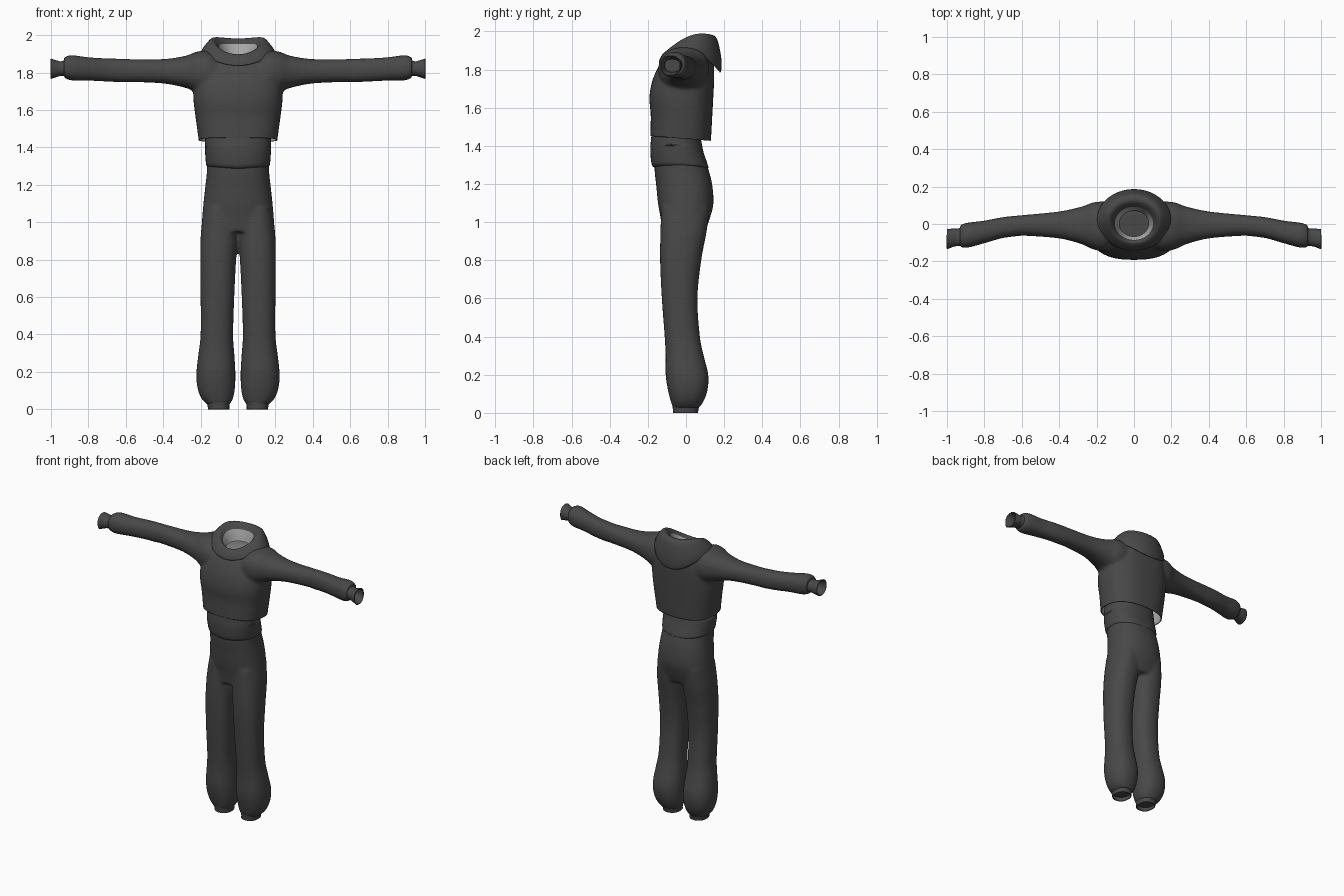
import bpy
import bmesh
from math import sin, cos, pi, copysign

cube = bpy.data.objects.get("Cube")
if cube:
    bpy.data.objects.remove(cube, do_unlink=True)

SEGMENTS = 40


def make_material(name, value):
    material = bpy.data.materials.new(name)
    material.use_nodes = True
    colour = (value, value, value, 1)
    material.diffuse_color = colour
    shader = material.node_tree.nodes["Principled BSDF"]
    shader.inputs["Base Color"].default_value = colour
    shader.inputs["Roughness"].default_value = 0.8
    return material


charcoal = make_material("charcoal_fabric", 0.065)
light_grey = make_material("light_grey_lining", 0.4)


def spline(rows, steps=5):
    """Catmull-Rom interpolation between rows of section measurements."""
    result = []
    last = len(rows) - 1
    for i in range(last):
        before, start, end, after = (rows[max(i - 1, 0)], rows[i],
                                     rows[i + 1], rows[min(i + 2, last)])
        for step in range(steps):
            t = step / steps
            result.append([
                b + (c - a) * t / 2 + (a - 2.5 * b + 2 * c - d / 2) * t * t
                + (1.5 * (b - c) + (d - a) / 2) * t ** 3
                for a, b, c, d in zip(before, start, end, after)])
    result.append(list(rows[last]))
    return result


def rounded(value, power):
    return copysign(abs(value) ** (2 / power), value)


def angles():
    return [2 * pi * k / SEGMENTS for k in range(SEGMENTS)]


def box_section(row, axis, power, side):
    """Rounded section at a height or reach, spanning two low/high pairs."""
    place, low_a, high_a, low_b, high_b = row
    points = []
    for angle in angles():
        a = (low_a + high_a) / 2 + (high_a - low_a) / 2 * rounded(cos(angle), power)
        b = (low_b + high_b) / 2 + (high_b - low_b) / 2 * rounded(sin(angle), power)
        x, y, z = (a, b, place) if axis == "z" else (place, a, b)
        points.append((x * side, y, z))
    return points


def collar_section(row):
    """Ring round the neck with separate front, side and back heights."""
    half_width, front, back, z_front, z_side, z_back = row
    points = []
    for angle in angles():
        s = sin(angle)
        z = z_side + (z_back - z_front) / 2 * s + ((z_back + z_front) / 2 - z_side) * s * s
        y = (front + back) / 2 + (back - front) / 2 * s
        points.append((half_width * cos(angle), y, z))
    return points


def skin(bm, sections, capped):
    """Bridge successive sections with quads."""
    rings = [[bm.verts.new(p) for p in section] for section in sections]
    for lower, upper in zip(rings, rings[1:]):
        for k in range(SEGMENTS):
            n = (k + 1) % SEGMENTS
            bm.faces.new((lower[k], lower[n], upper[n], upper[k]))
    if capped:
        bm.faces.new(rings[0])
        bm.faces.new(rings[-1])


def loft(bm, rows, axis="z", power=2.3, side=1, capped=True):
    skin(bm, [box_section(r, axis, power, side) for r in spline(rows)], capped)


def symmetric(rows):
    """Expand (z, half width, front, back) to a full section row."""
    return [(z, -half, half, front, back) for z, half, front, back in rows]


def finish(name, bm, materials=(charcoal,)):
    bmesh.ops.recalc_face_normals(bm, faces=bm.faces)
    mesh = bpy.data.meshes.new(name)
    bm.to_mesh(mesh)
    bm.free()
    for material in materials:
        mesh.materials.append(material)
    mesh.shade_smooth()
    obj = bpy.data.objects.new(name, mesh)
    bpy.context.collection.objects.link(obj)
    return obj


def thicken(obj, thickness, inner_slot=0):
    solid = obj.modifiers.new("cloth_thickness", "SOLIDIFY")
    solid.thickness = thickness
    solid.offset = -1
    solid.material_offset = inner_slot


def fuse(name, bm):
    """Merge overlapping volumes into one soft skin, returned as bmesh."""
    obj = finish(name, bm)
    remesh = obj.modifiers.new("fuse", "REMESH")
    remesh.mode = "VOXEL"
    remesh.voxel_size = 0.01
    smooth = obj.modifiers.new("soften", "SMOOTH")
    smooth.factor = 0.5
    smooth.iterations = 6
    bpy.context.view_layer.update()
    evaluated = obj.evaluated_get(bpy.context.evaluated_depsgraph_get())
    mesh = bpy.data.meshes.new_from_object(evaluated)
    bpy.data.objects.remove(obj, do_unlink=True)
    fused = bmesh.new()
    fused.from_mesh(mesh)
    bpy.data.meshes.remove(mesh)
    for face in fused.faces:
        face.material_index = 0
    return fused


# Hooded top: torso and sleeves fused, then opened at the hem and neck
torso_rows = symmetric([
    (1.38, .205, -.185, .125), (1.45, .212, -.187, .132), (1.56, .227, -.185, .138),
    (1.65, .238, -.192, .143), (1.73, .238, -.18, .147), (1.8, .225, -.153, .148),
    (1.855, .195, -.118, .142), (1.885, .15, -.06, .12)])
sleeve_rows = [
    (.1, -.13, .11, 1.7, 1.88), (.16, -.145, .12, 1.69, 1.915),
    (.22, -.135, .115, 1.695, 1.912), (.28, -.108, .093, 1.718, 1.89),
    (.4, -.077, .067, 1.742, 1.872), (.58, -.063, .049, 1.75, 1.872),
    (.61, -.064, .046, 1.748, 1.874), (.7, -.075, .037, 1.752, 1.876),
    (.8, -.103, .018, 1.757, 1.882), (.89, -.127, .007, 1.758, 1.893),
    (.93, -.125, -.005, 1.772, 1.882)]
bm = bmesh.new()
loft(bm, torso_rows, power=2.5)
for side in (-1, 1):
    loft(bm, sleeve_rows, axis="x", side=side)
top = fuse("hooded_top", bm)
bmesh.ops.bisect_plane(top, geom=top.verts[:] + top.edges[:] + top.faces[:],
                       plane_co=(0, 0, 1.437), plane_no=(0, -.08, -1), clear_outer=True)
neck = []
for face in top.faces:
    centre = face.calc_center_median()
    if centre.z > 1.8 and centre.xy.length < 0.1:
        neck.append(face)
bmesh.ops.delete(top, geom=neck, context="FACES")
thicken(finish("hooded_top", top, (charcoal, light_grey)), 0.006, inner_slot=1)

# Lowered hood: underside, hanging edge, outer roll, rim and inner wall
hood_rows = [
    (.165, -.125, .14, 1.84, 1.89, 1.87), (.2, -.142, .178, 1.838, 1.895, 1.785),
    (.19, -.132, .186, 1.868, 1.927, 1.85), (.155, -.108, .163, 1.895, 1.97, 1.96),
    (.132, -.093, .125, 1.895, 1.975, 1.982), (.102, -.085, .092, 1.875, 1.94, 1.952)]
bm = bmesh.new()
skin(bm, [collar_section(row) for row in spline(hood_rows)], False)
finish("hood", bm)

# Pale lining just inside the neck opening
lining_rows = [hood_rows[-1], (.088, -.075, .08, 1.86, 1.905, 1.915),
               (.078, -.067, .07, 1.85, 1.87, 1.88)]
bm = bmesh.new()
skin(bm, [collar_section(row) for row in spline(lining_rows)], False)
finish("neck_lining", bm, (light_grey,))

# Wrist cuffs
cuff_rows = [(.915, -.115, -.015, 1.78, 1.872), (.945, -.118, -.025, 1.782, 1.86),
             (.965, -.122, -.024, 1.778, 1.864), (1, -.135, -.028, 1.766, 1.875)]
# Ankle bands
ankle_rows = [(.045, .04, .17, -.073, .073), (.02, .046, .163, -.069, .066),
              (0, .046, .16, -.068, .063)]
for label, side in (("right", -1), ("left", 1)):
    for part, rows, axis in (("cuff", cuff_rows, "x"), ("ankle_band", ankle_rows, "z")):
        bm = bmesh.new()
        loft(bm, rows, axis=axis, side=side, capped=False)
        thicken(finish(label + "_" + part, bm), 0.005)

# Trousers: hips and two flared legs fused
hip_rows = symmetric([
    (1.45, .16, -.165, .065), (1.28, .166, -.165, .117), (1.2, .174, -.157, .137),
    (1.1, .185, -.147, .144), (1.02, .192, -.133, .125), (.95, .195, -.125, .1)])
leg_rows = [
    (1.08, .005, .18, -.13, .125), (.95, -.002, .198, -.134, .108),
    (.8, .01, .202, -.136, .08), (.6, .02, .2, -.127, .06),
    (.4, .026, .2, -.112, .073), (.3, .02, .211, -.107, .093),
    (.2, .014, .222, -.107, .117), (.12, .016, .218, -.095, .113),
    (.06, .026, .197, -.08, .092), (.025, .045, .165, -.068, .068)]
bm = bmesh.new()
loft(bm, hip_rows)
for side in (-1, 1):
    loft(bm, leg_rows, side=side)
finish("trousers", fuse("trousers", bm))

# Waistband with a soft overhanging lower edge
band_rows = symmetric([
    (1.5, .172, -.175, .07), (1.44, .176, -.183, .078), (1.38, .177, -.187, .09),
    (1.32, .173, -.183, .11), (1.295, .17, -.176, .117), (1.283, .16, -.16, .112)])
bm = bmesh.new()
loft(bm, band_rows, capped=False)
for vert in bm.verts:
    if vert.co.z < 1.4:
        vert.co.z += 0.07 * abs(vert.co.x) - 0.06 * max(vert.co.y, 0)
finish("waistband", bm)
